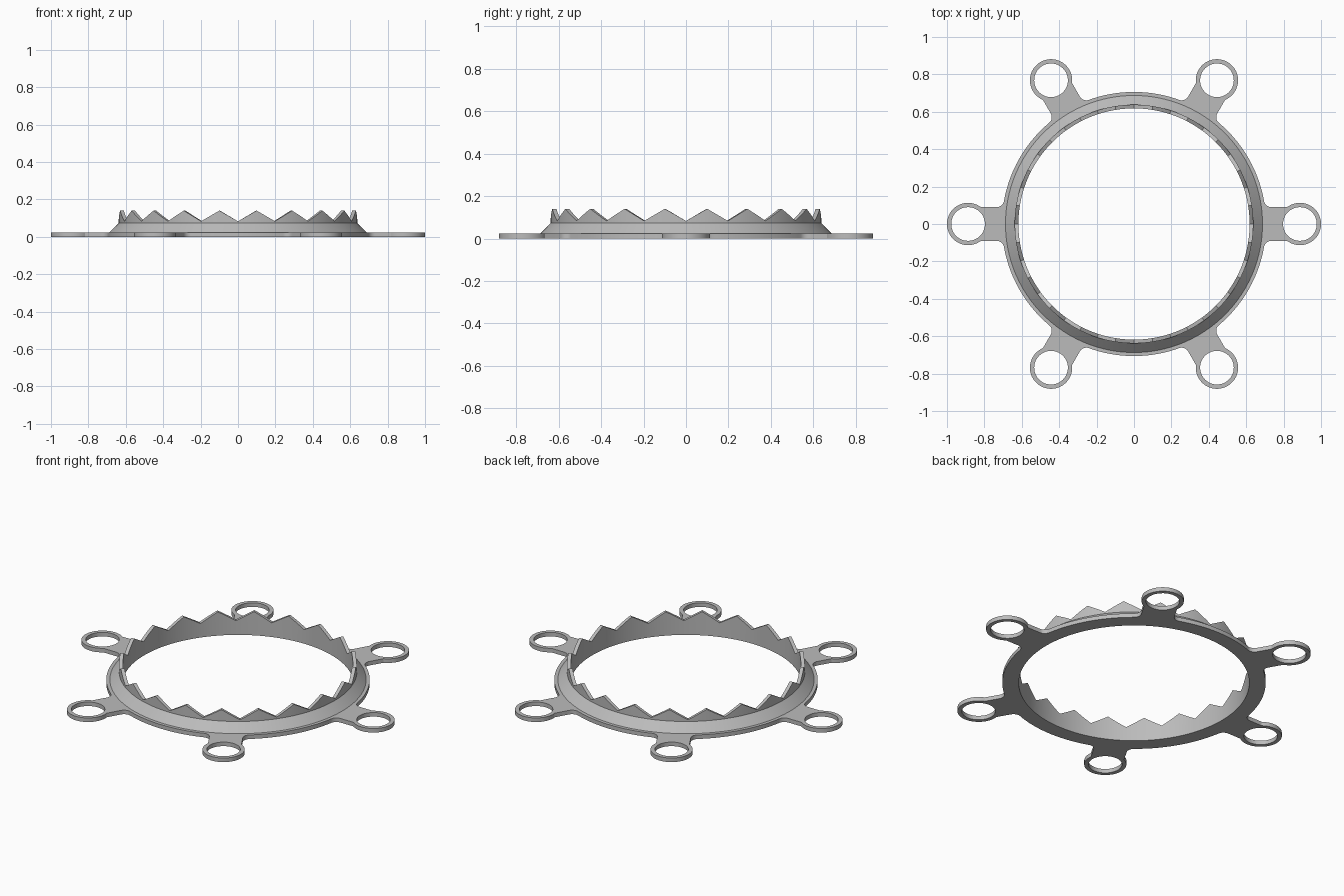
import bpy
import bmesh
from math import sin, cos, pi, asin, acos, atan2, sqrt

cube = bpy.data.objects.get("Cube")
if cube:
    bpy.data.objects.remove(cube, do_unlink=True)

grey = bpy.data.materials.new("light grey")
grey.use_nodes = True
grey.diffuse_color = (0.5, 0.5, 0.5, 1)
grey.node_tree.nodes["Principled BSDF"].inputs["Base Color"].default_value = (0.5, 0.5, 0.5, 1)

SEGS, TEETH, TABS = 240, 20, 6
R_IN, R_WALL, R_CONE, R_PLATE = 0.618, 0.638, 0.687, 0.706
PLATE_H, WALL_Z, VALLEY_Z, PEAK_Z = 0.024, 0.073, 0.083, 0.14
TAB_R, EYE_OUT, EYE_IN = 0.887, 0.113, 0.09
NECK, FILLET = 0.09, 0.04


def arc(cx, cy, r, a0, a1, n):
    return [(cx + r * cos(a0 + (a1 - a0) * i / n), cy + r * sin(a0 + (a1 - a0) * i / n))
            for i in range(n + 1)]


def rotate(points, a):
    return [(x * cos(a) - y * sin(a), x * sin(a) + y * cos(a)) for x, y in points]


def finish(obj):
    obj.data.materials.clear()
    obj.data.materials.append(grey)
    bpy.ops.object.select_all(action='DESELECT')
    obj.select_set(True)
    bpy.context.view_layer.objects.active = obj
    bpy.ops.object.shade_smooth_by_angle(angle=pi / 6)


# Outline of one sector: lower fillet, eyelet, upper fillet, rim to the next tab
fy = NECK + FILLET
fx = sqrt((R_PLATE + FILLET) ** 2 - fy ** 2)
base = atan2(fy, fx)
eye = pi - asin(NECK / EYE_OUT)
upper = arc(fx, fy, FILLET, -pi / 2, -pi + base, 8)
lower = [(x, -y) for x, y in reversed(upper)]
rim = arc(0, 0, R_PLATE, base, 2 * pi / TABS - base, 26)[1:-1]
sector = lower + arc(TAB_R, 0, EYE_OUT, -eye, eye, 48) + upper + rim

# Flat plate with its main opening and the eyelet holes
turns = [2 * pi * k / TABS for k in range(TABS)]
loops = [[p for a in turns for p in rotate(sector, a)],
         arc(0, 0, R_IN, 0, 2 * pi, SEGS)[:-1]]
loops += [rotate(arc(TAB_R, 0, EYE_IN, 0, 2 * pi, 48)[:-1], a) for a in turns]
curve = bpy.data.curves.new("mounting_plate", 'CURVE')
curve.dimensions = '2D'
curve.fill_mode = 'BOTH'
curve.extrude = PLATE_H / 2
for loop in loops:
    spline = curve.splines.new('POLY')
    spline.points.add(len(loop) - 1)
    for point, (x, y) in zip(spline.points, loop):
        point.co = (x, y, 0, 1)
    spline.use_cyclic_u = True
plate = bpy.data.objects.new("mounting_plate", curve)
bpy.context.collection.objects.link(plate)
bpy.ops.object.select_all(action='DESELECT')
plate.select_set(True)
bpy.context.view_layer.objects.active = plate
bpy.ops.object.convert(target='MESH')
plate = bpy.context.view_layer.objects.active
bm = bmesh.new()
bm.from_mesh(plate.data)
bmesh.ops.translate(bm, verts=bm.verts, vec=(0, 0, PLATE_H / 2))
bmesh.ops.remove_doubles(bm, verts=bm.verts, dist=0.0001)
bmesh.ops.recalc_face_normals(bm, faces=bm.faces)
bm.to_mesh(plate.data)
bm.free()
finish(plate)

# Sloped collar whose wall ends in a crown of triangular teeth
bm = bmesh.new()
rings = []
for i in range(SEGS):
    a = 2 * pi * i / SEGS
    phase = (i * TEETH / SEGS) % 1
    top = VALLEY_Z + (PEAK_Z - VALLEY_Z) * (1 - abs(2 * phase - 1))
    profile = [(R_IN, PLATE_H), (R_CONE, PLATE_H), (R_WALL, WALL_Z),
               (R_WALL, top), (R_IN, top)]
    rings.append([bm.verts.new((r * cos(a), r * sin(a), z)) for r, z in profile])
for i in range(SEGS):
    p, q = rings[i], rings[(i + 1) % SEGS]
    for j in range(1, 5):
        k = (j + 1) % 5
        bm.faces.new((p[j], q[j], q[k], p[k]))
bmesh.ops.recalc_face_normals(bm, faces=bm.faces)
# An open base needs its outward direction checked on the sloped face
bm.faces.ensure_lookup_table()
if bm.faces[0].normal.z < 0:
    bmesh.ops.reverse_faces(bm, faces=bm.faces)
mesh = bpy.data.meshes.new("toothed_collar")
bm.to_mesh(mesh)
bm.free()
collar = bpy.data.objects.new("toothed_collar", mesh)
bpy.context.collection.objects.link(collar)
finish(collar)
